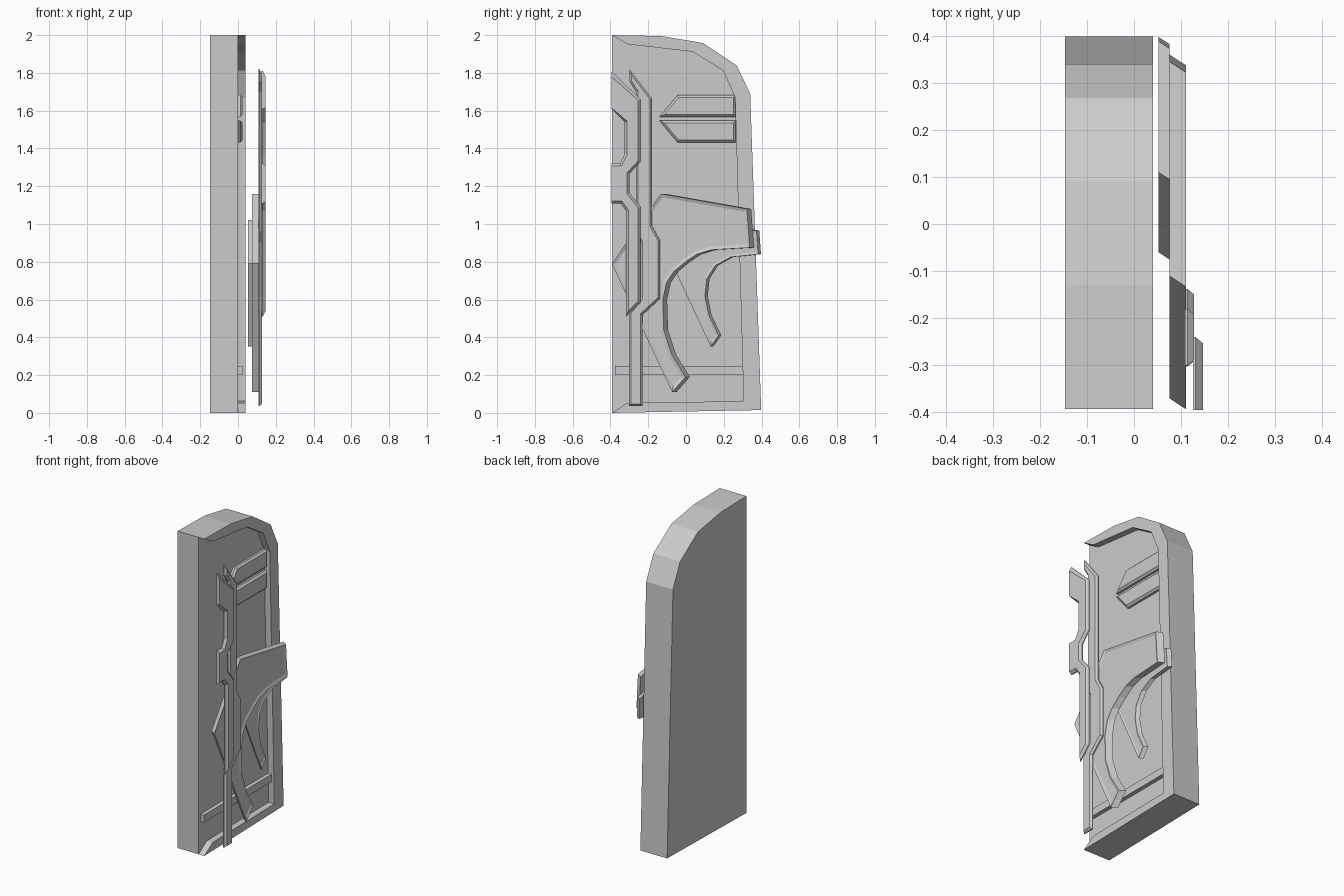
import bpy, bmesh


def plate(name, outline, x0, x1, shear=0.0, inset=0.0, x_inner=None, flat_left=None):
    """Plate from a (y, z) outline between x0 and x1; the front can lean in y
    and carry an inset face moved to x_inner (raised or sunken)."""
    bm = bmesh.new()
    back = [bm.verts.new((x0, y, z)) for y, z in outline]
    front = [bm.verts.new((x1, y + shear, z)) for y, z in outline]
    n = len(outline)
    bm.faces.new(back)
    face = bm.faces.new(front)
    for i in range(n):
        j = (i + 1) % n
        bm.faces.new((back[i], back[j], front[j], front[i]))
    bmesh.ops.recalc_face_normals(bm, faces=bm.faces)
    if inset:
        bmesh.ops.inset_region(bm, faces=[face], thickness=inset, use_even_offset=True)
        for v in face.verts:
            v.co.x = x_inner
            if flat_left is not None and v.co.y < flat_left + inset * 1.5:
                v.co.y = flat_left
    mesh = bpy.data.meshes.new(name)
    bm.to_mesh(mesh)
    bm.free()
    ob = bpy.data.objects.new(name, mesh)
    bpy.context.collection.objects.link(ob)
    return ob


# Main slab and raised rim, open along the straight edge
outer = [(-0.393, 0), (0.398, 0.015), (0.34, 1.69), (0.268, 1.84),
         (0.09, 1.958), (-0.13, 1.995), (-0.393, 2.0)]
inner = [(-0.31, 1.952), (0.035, 1.912), (0.197, 1.812), (0.26, 1.67),
         (0.305, 0.062), (-0.31, 0.053)]
plate("door_slab", outer, -0.147, 0.0)
plate("door_rim", outer + inner, 0.0, 0.04)

# Paired slats near the top, mirrored about their middle line
for name, s in (("upper_slat", 1), ("lower_slat", -1)):
    pts = [(-0.14, 0.01), (-0.045, 0.125), (0.263, 0.125), (0.263, 0.01)]
    plate(name, [(y, 1.557 + s * z) for y, z in pts], 0.0, 0.012,
          inset=0.012, x_inner=0.024)

# Low cross band
plate("cross_band", [(-0.376, 0.2), (0.302, 0.2), (0.302, 0.247), (-0.376, 0.247)], 0.0, 0.025)

# Swept wing plates, leaning toward the door edge
plate("small_wing", [(-0.06, 0.79), (0.11, 1.02), (0.388, 0.965), (0.397, 0.84),
                     (0.25, 0.825), (0.17, 0.78), (0.125, 0.71), (0.115, 0.62),
                     (0.135, 0.52), (0.187, 0.41), (0.145, 0.352)],
      0.052, 0.075, shear=-0.015, inset=0.012, x_inner=0.07)
plate("large_wing", [(-0.37, 0.79), (-0.11, 1.16), (0.345, 1.08), (0.36, 0.875),
                     (0.155, 0.863), (0.08, 0.84), (0.02, 0.80), (-0.04, 0.75),
                     (-0.08, 0.69), (-0.10, 0.60), (-0.095, 0.44), (-0.053, 0.31),
                     (0.02, 0.19), (-0.05, 0.11)],
      0.075, 0.11, shear=-0.023, inset=0.017, x_inner=0.103)

# Long vertical trim strips with chamfered faces
plate("back_trim", [(-0.30, 1.82), (-0.18, 1.665), (-0.18, 0.99), (-0.138, 0.915),
                    (-0.138, 0.605), (-0.23, 0.52), (-0.23, 0.037), (-0.302, 0.037),
                    (-0.302, 0.53), (-0.24, 0.61), (-0.24, 0.9), (-0.265, 0.96),
                    (-0.265, 1.7), (-0.30, 1.755)],
      0.108, 0.114, inset=0.011, x_inner=0.127)
plate("front_trim", [(-0.395, 1.81), (-0.24, 1.66), (-0.24, 1.33), (-0.30, 1.265),
                     (-0.30, 1.165), (-0.24, 1.09), (-0.24, 0.585), (-0.318, 0.51),
                     (-0.318, 1.07), (-0.345, 1.108), (-0.395, 1.108), (-0.395, 1.32),
                     (-0.35, 1.32), (-0.325, 1.37), (-0.325, 1.54), (-0.395, 1.61)],
      0.125, 0.131, inset=0.013, x_inner=0.146, flat_left=-0.395)
